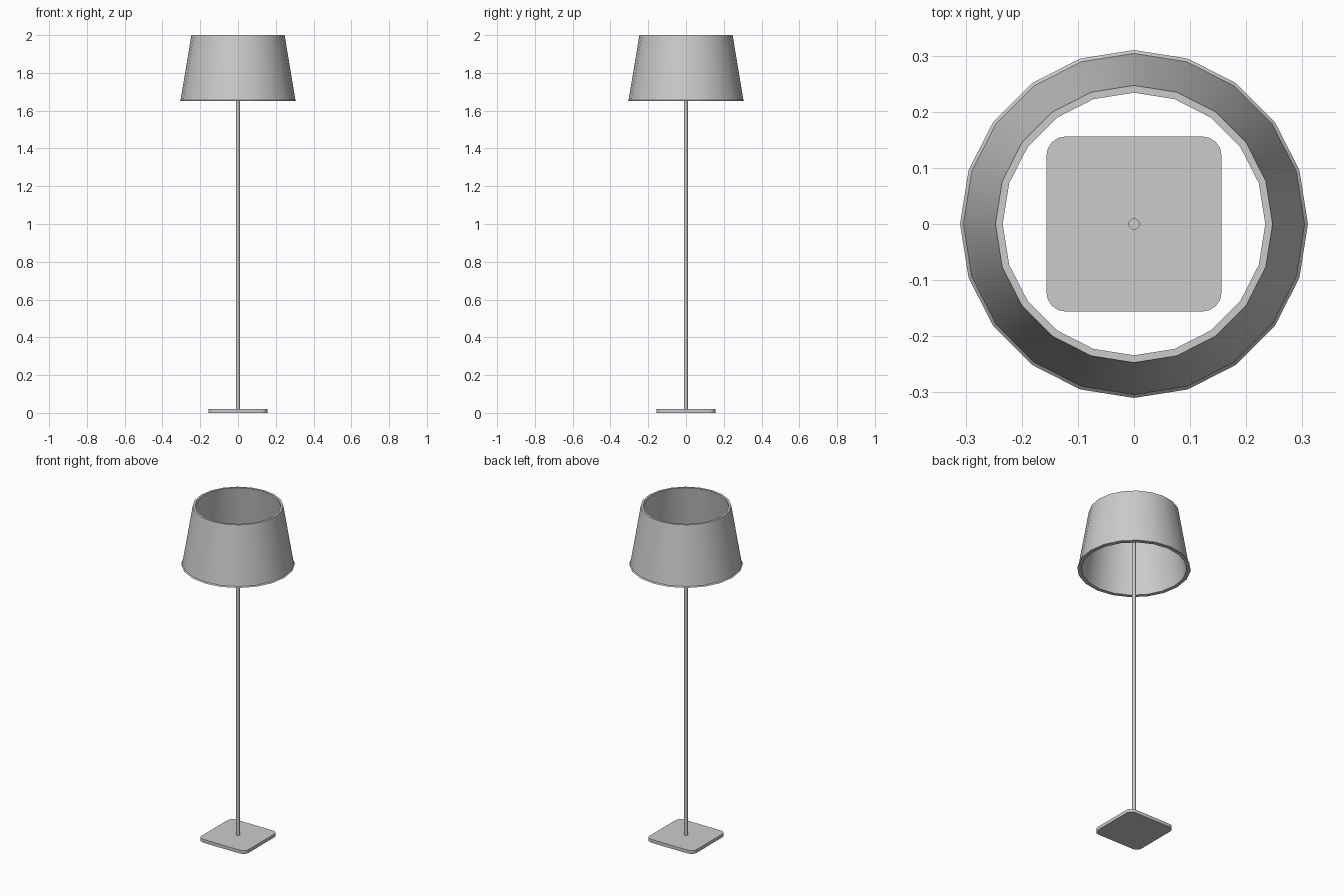
import bpy, bmesh, math

cube = bpy.data.objects.get("Cube")
if cube:
    bpy.data.objects.remove(cube, do_unlink=True)

grey = bpy.data.materials.new("light grey")
grey.use_nodes = True
colour = (0.6, 0.6, 0.6, 1)
grey.diffuse_color = colour
grey.node_tree.nodes["Principled BSDF"].inputs["Base Color"].default_value = colour


def add_object(name, bm):
    bmesh.ops.recalc_face_normals(bm, faces=bm.faces)
    mesh = bpy.data.meshes.new(name)
    bm.to_mesh(mesh)
    bm.free()
    mesh.materials.append(grey)
    obj = bpy.data.objects.new(name, mesh)
    bpy.context.collection.objects.link(obj)
    bpy.ops.object.select_all(action='DESELECT')
    obj.select_set(True)
    bpy.context.view_layer.objects.active = obj
    bpy.ops.object.shade_smooth_by_angle(angle=math.radians(35))
    return obj


def lathe(name, profile, sides, closed):
    """Turn a (radius, height) profile around the z axis."""
    bm = bmesh.new()
    rings = []
    for r, z in profile:
        rings.append([bm.verts.new((r * math.cos(math.tau * i / sides),
                                    r * math.sin(math.tau * i / sides), z))
                      for i in range(sides)])
    pairs = list(zip(rings, rings[1:]))
    if closed:
        pairs.append((rings[-1], rings[0]))
    else:
        bm.faces.new(rings[0])
        bm.faces.new(rings[-1])
    for a, b in pairs:
        for i in range(sides):
            j = (i + 1) % sides
            bm.faces.new((a[i], a[j], b[j], b[i]))
    return add_object(name, bm)


# Base: thin square plate with rounded corners
bm = bmesh.new()
bmesh.ops.create_cube(bm, size=1)
for v in bm.verts:
    v.co = (v.co.x * 0.312, v.co.y * 0.312, (v.co.z + 0.5) * 0.02)
upright = [e for e in bm.edges if abs(e.verts[0].co.z - e.verts[1].co.z) > 0.01]
bmesh.ops.bevel(bm, geom=upright, offset=0.034, segments=4, profile=0.5, affect='EDGES')
add_object("base", bm)

# Pole: slim rod ending inside the shade
lathe("pole", [(0.01, 0.018), (0.01, 1.85)], 20, False)

# Shade: open tapered drum with wall thickness and a slight lower lip
lathe("shade", [(0.31, 1.65), (0.304, 1.656), (0.247, 2.0),
                (0.234, 2.0), (0.288, 1.65)], 20, True)
